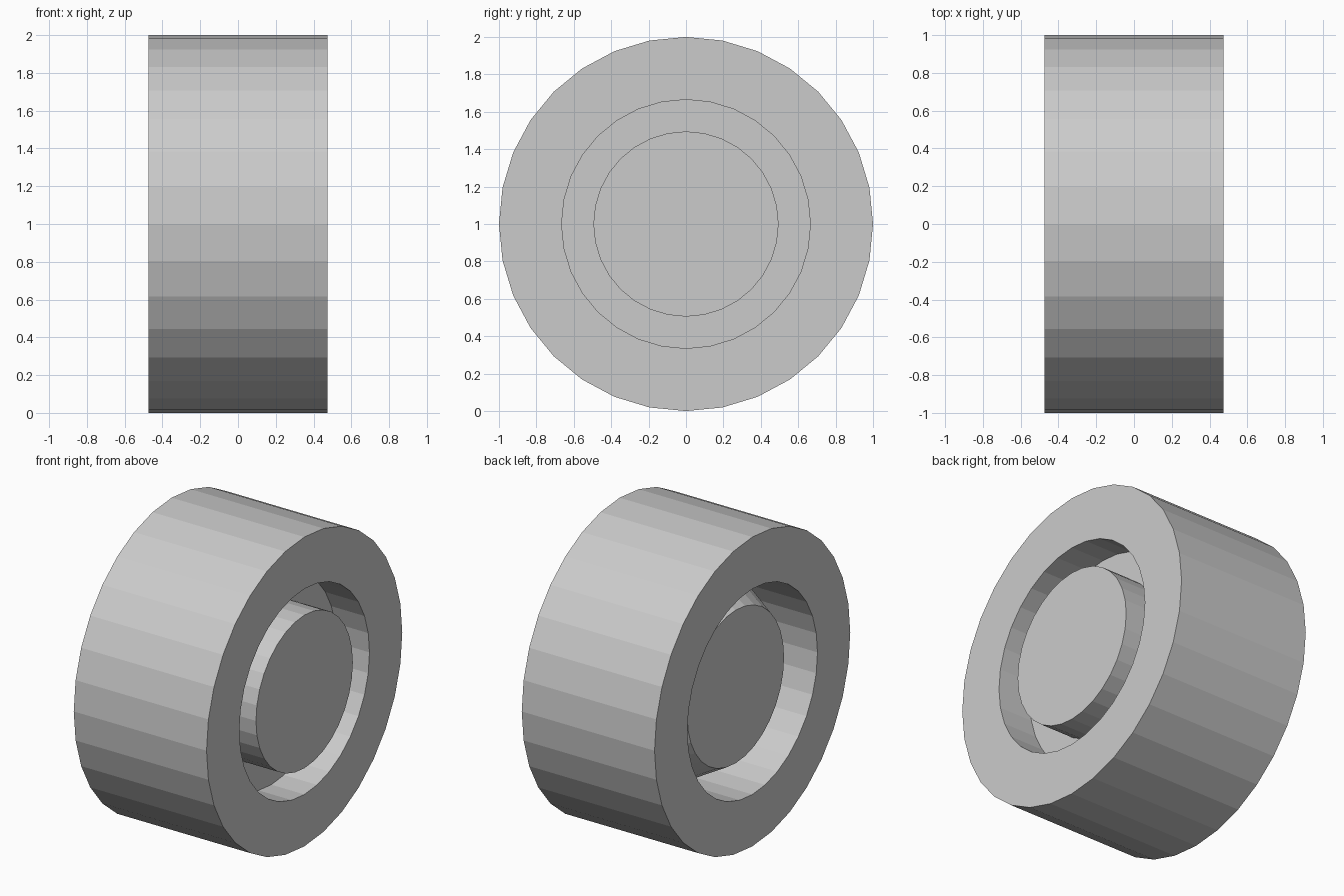
import bpy, bmesh
from math import sin, cos, pi

if "Cube" in bpy.data.objects:
    bpy.data.objects.remove(bpy.data.objects["Cube"])

SIDES = 32


def lathe(name, profile, closed):
    """Spin an (x, radius) profile about the x axis at height 1."""
    bm = bmesh.new()
    rings = [[bm.verts.new((x, r * sin(2 * pi * i / SIDES), 1 + r * cos(2 * pi * i / SIDES)))
              for i in range(SIDES)] for x, r in profile]
    pairs = list(zip(rings, rings[1:] + rings[:1]))
    for a, b in pairs if closed else pairs[:-1]:
        for i in range(SIDES):
            j = (i + 1) % SIDES
            bm.faces.new((a[i], a[j], b[j], b[i]))
    if not closed:
        bm.faces.new(rings[0])
        bm.faces.new(rings[-1])
    bmesh.ops.recalc_face_normals(bm, faces=bm.faces)
    me = bpy.data.meshes.new(name)
    bm.to_mesh(me)
    bm.free()
    ob = bpy.data.objects.new(name, me)
    bpy.context.collection.objects.link(ob)


# wheel: tyre, recessed web, flush hub one side, sunken conical hub the other
W = 0.475
lathe("wheel", [(-W + 0.12, 0.495), (-W + 0.42, 0.665), (-W, 0.665), (-W, 1.0),
                (W, 1.0), (W, 0.665), (W - 0.237, 0.665), (W - 0.237, 0.495),
                (W, 0.495)], False)
